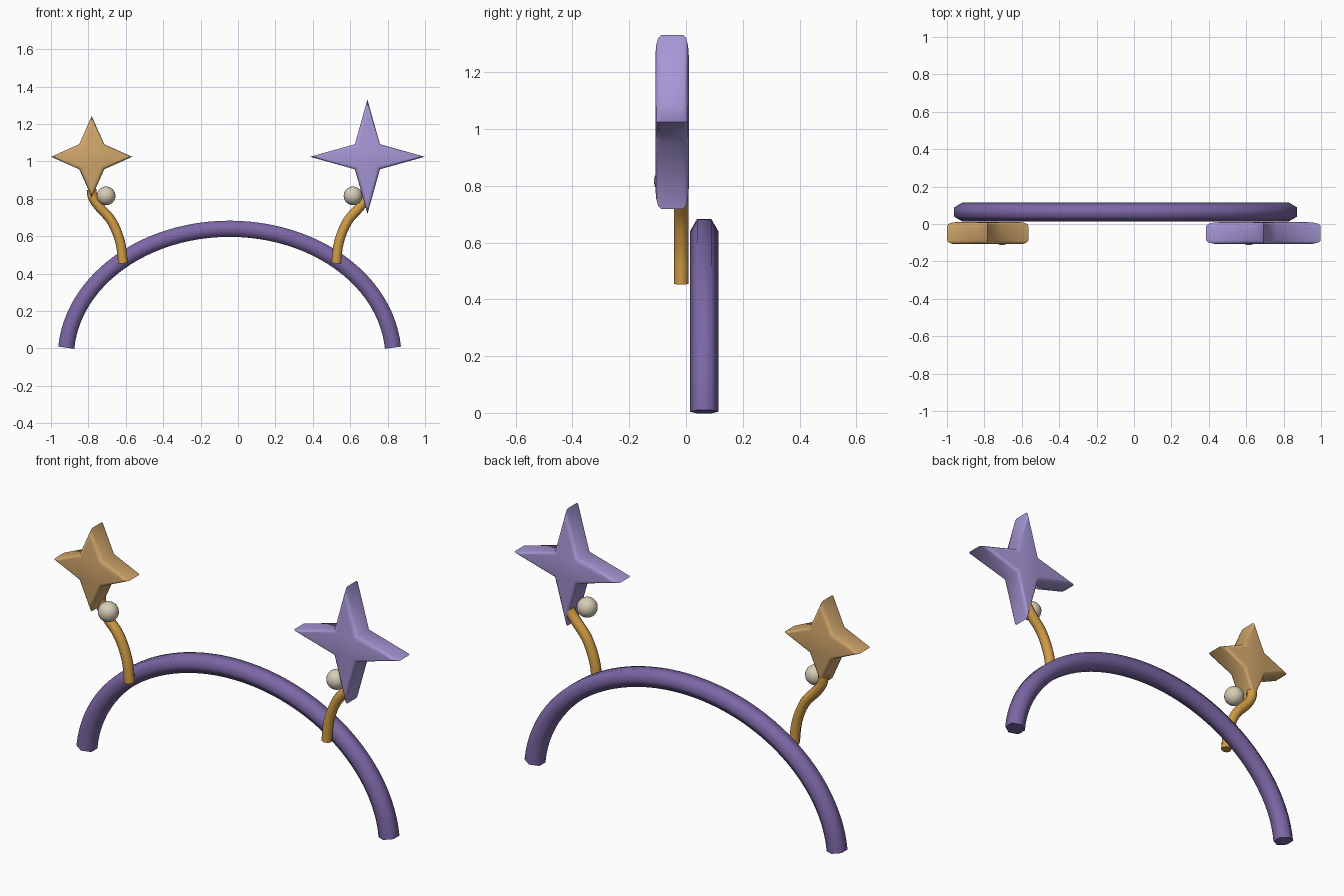
import bpy, bmesh, math
from mathutils import Vector

cube = bpy.data.objects.get("Cube")
if cube:
    bpy.data.objects.remove(cube)


def material(name, rgb):
    m = bpy.data.materials.new(name)
    m.use_nodes = True
    m.diffuse_color = (*rgb, 1)
    for n in m.node_tree.nodes:
        if n.type == 'BSDF_PRINCIPLED':
            n.inputs["Base Color"].default_value = (*rgb, 1)
    return m


band_purple = material("deep purple", (0.2, 0.135, 0.38))
star_purple = material("lavender", (0.39, 0.31, 0.68))
star_gold = material("pale gold", (0.65, 0.39, 0.15))
stem_gold = material("rich gold", (0.65, 0.34, 0.06))
pearl = material("pearl", (0.68, 0.61, 0.47))

MID = -0.045  # mirror plane of the band, stems and beads


def finish(bm, name, mat, angle):
    bmesh.ops.recalc_face_normals(bm, faces=bm.faces)
    mesh = bpy.data.meshes.new(name)
    bm.to_mesh(mesh)
    bm.free()
    mesh.materials.append(mat)
    ob = bpy.data.objects.new(name, mesh)
    bpy.context.collection.objects.link(ob)
    bpy.ops.object.select_all(action='DESELECT')
    ob.select_set(True)
    bpy.context.view_layer.objects.active = ob
    bpy.ops.object.shade_smooth_by_angle(angle=math.radians(angle))
    return ob


def skin(bm, rings):
    """Bridge equal rings of points and cap both ends."""
    rows = [[bm.verts.new(p) for p in ring] for ring in rings]
    n = len(rows[0])
    for a, b in zip(rows, rows[1:]):
        for i in range(n):
            j = (i + 1) % n
            bm.faces.new((a[i], a[j], b[j], b[i]))
    bm.faces.new(rows[0])
    bm.faces.new(rows[-1])


def tube(name, path, y, radius, sides, mat):
    """Sweep a polygon along a path of (x, z) points."""
    pts = [Vector((x, y, z)) for x, z in path]
    rings = []
    for i, p in enumerate(pts):
        t = (pts[min(i + 1, len(pts) - 1)] - pts[max(i - 1, 0)]).normalized()
        side = Vector((-t.z, 0, t.x))
        angles = [math.tau * k / sides for k in range(sides)]
        rings.append([p + radius * (Vector((0, math.cos(a), 0)) + side * math.sin(a))
                      for a in angles])
    bm = bmesh.new()
    skin(bm, rings)
    return finish(bm, name, mat, 62)


def spline(points, steps):
    """Smooth path through a few (x, z) points."""
    p = [Vector(q) for q in points]
    p = [2 * p[0] - p[1]] + p + [2 * p[-1] - p[-2]]
    out = []
    for a, b, c, d in zip(p, p[1:], p[2:], p[3:]):
        for s in range(steps):
            t = s / steps
            out.append(b + 0.5 * t * (c - a + t * (2 * a - 5 * b + 4 * c - d
                                                  + t * (3 * (b - c) + d - a))))
    return out + [p[-2]]


def star(name, x, z, reach, mat, waist=0.067, y=-0.049, half=0.059, round_r=0.02):
    """Four-pointed star with rounded front and back rims."""
    length = math.hypot(waist, reach - waist)
    nx, ny = waist / length, (reach - waist) / length
    turns = [math.pi / 6 * k for k in range(4)]
    profile = [(-half + round_r * (1 - math.sin(a)), round_r * (1 - math.cos(a)))
               for a in reversed(turns)]
    profile += [(-d, inset) for d, inset in reversed(profile)]
    rings = []
    for depth, inset in profile:
        tip = reach - inset / nx
        notch = (waist - inset / (nx + ny)) * math.sqrt(2)
        ring = []
        for k in range(8):
            r, a = (notch if k % 2 else tip), k * math.pi / 4
            ring.append((x + r * math.cos(a), y + depth, z + r * math.sin(a)))
        rings.append(ring)
    bm = bmesh.new()
    skin(bm, rings)
    return finish(bm, name, mat, 62)


# Headband arch with a six-sided section
start = math.radians(4.5)
arch = []
for i in range(49):
    a = start + (math.pi - 2 * start) * i / 48
    arch.append((MID + 0.876 * math.cos(a), -0.05 + 0.69 * math.sin(a)))
tube("headband", arch, 0.064, 0.05, 6, band_purple)

# Curved stems and beads, mirrored left and right
stem = [(0.57, 0.455), (0.585, 0.57), (0.63, 0.68), (0.695, 0.755),
        (0.73, 0.805), (0.738, 0.85)]
for label, s in (("left", 1), ("right", -1)):
    path = spline([(MID + s * x, z) for x, z in stem], 4)
    tube(label + "_stem", path, -0.017, 0.026, 8, stem_gold)
    bm = bmesh.new()
    bmesh.ops.create_uvsphere(bm, u_segments=24, v_segments=16, radius=0.05)
    bmesh.ops.translate(bm, verts=bm.verts, vec=(MID + s * 0.66, -0.063, 0.816))
    finish(bm, label + "_bead", pearl, 180)

# Stars
star("left_star", 0.692, 1.025, 0.306, star_purple)
star("right_star", -0.782, 1.025, 0.217, star_gold)
